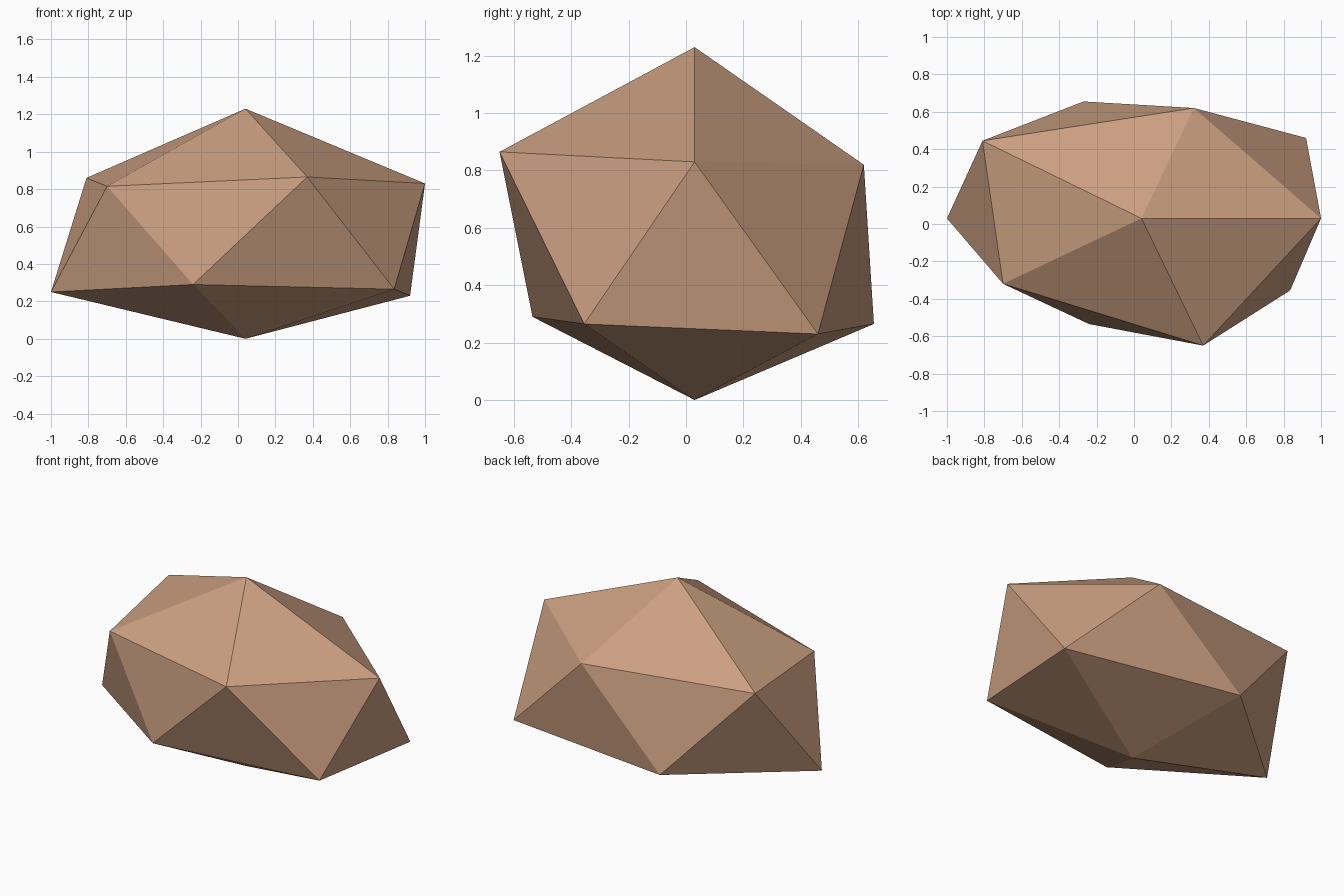
import bpy
import bmesh

cube = bpy.data.objects.get("Cube")
if cube:
    bpy.data.objects.remove(cube, do_unlink=True)

# Stone colour
stone = bpy.data.materials.new("tan_stone")
stone.use_nodes = True
colour = (0.60, 0.35, 0.22, 1.0)
stone.diffuse_color = colour
stone.node_tree.nodes["Principled BSDF"].inputs["Base Color"].default_value = colour

# Two staggered, irregular rings of corners between a peak and a base point
upper_ring = [(1.0, 0.03, 0.83), (0.32, 0.62, 0.82), (-0.81, 0.445, 0.86),
              (-0.70, -0.32, 0.815), (0.37, -0.65, 0.865)]
lower_ring = [(0.92, 0.46, 0.23), (-0.27, 0.655, 0.265), (-1.0, 0.03, 0.25),
              (-0.24, -0.535, 0.29), (0.835, -0.355, 0.265)]

bm = bmesh.new()
peak = bm.verts.new((0.04, 0.03, 1.23))
base = bm.verts.new((0.04, 0.03, 0.0))
upper = [bm.verts.new(p) for p in upper_ring]
lower = [bm.verts.new(p) for p in lower_ring]

# Cap, side and underside facets
for i in range(5):
    j = (i + 1) % 5
    bm.faces.new((peak, upper[i], upper[j]))
    bm.faces.new((upper[i], lower[i], upper[j]))
    bm.faces.new((upper[j], lower[i], lower[j]))
    bm.faces.new((base, lower[j], lower[i]))
bmesh.ops.recalc_face_normals(bm, faces=bm.faces)

mesh = bpy.data.meshes.new("rock")
bm.to_mesh(mesh)
bm.free()
mesh.materials.append(stone)
rock = bpy.data.objects.new("rock", mesh)
bpy.context.collection.objects.link(rock)
